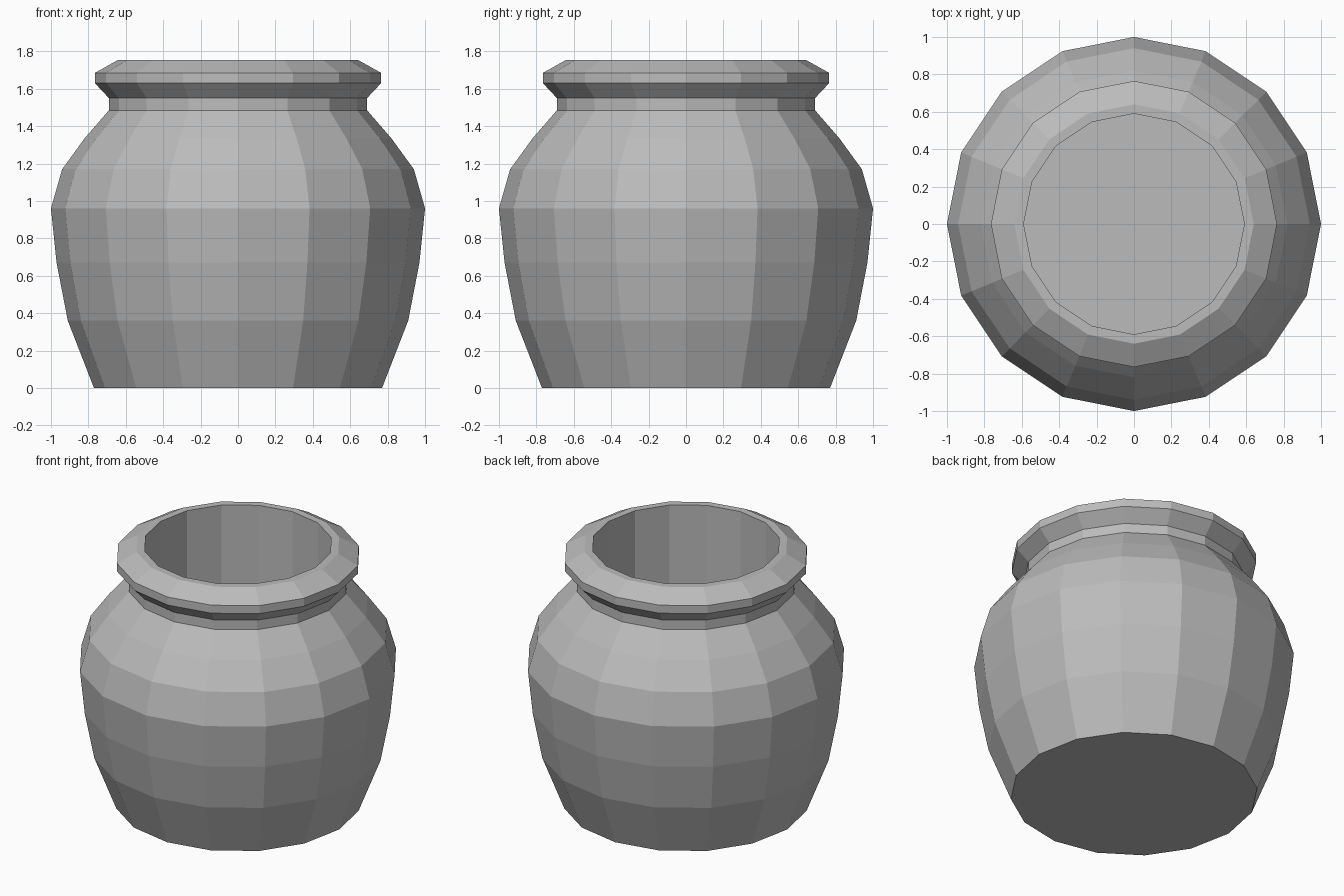
import bpy, bmesh, math

if "Cube" in bpy.data.objects:
    bpy.data.objects.remove(bpy.data.objects["Cube"])

SIDES = 16

# Single clay colour
clay = bpy.data.materials.new("grey_clay")
clay.diffuse_color = (0.5, 0.5, 0.5, 1)
clay.use_nodes = True
clay.node_tree.nodes["Principled BSDF"].inputs["Base Color"].default_value = clay.diffuse_color

# Half section (radius, height): outer wall, neck, lip, then inner wall down to the floor
profile = [
    (0.77, 0.0), (0.91, 0.36), (0.97, 0.67), (1.0, 0.96), (0.94, 1.17),
    (0.82, 1.335), (0.69, 1.485), (0.69, 1.55), (0.765, 1.63), (0.765, 1.685),
    (0.64, 1.755), (0.59, 1.755), (0.59, 0.12),
]


def lathe(name, section, sides, mat):
    """Spin a section around z and cap its first and last rings."""
    bm = bmesh.new()
    rings = []
    for r, z in section:
        angles = [2 * math.pi * i / sides for i in range(sides)]
        rings.append([bm.verts.new((r * math.cos(a), r * math.sin(a), z)) for a in angles])
    for low, high in zip(rings, rings[1:]):
        for i in range(sides):
            j = (i + 1) % sides
            bm.faces.new((low[i], low[j], high[j], high[i]))
    bm.faces.new(rings[0][::-1])   # underside
    bm.faces.new(rings[-1])        # inner floor
    bmesh.ops.recalc_face_normals(bm, faces=bm.faces)
    mesh = bpy.data.meshes.new(name)
    bm.to_mesh(mesh)
    bm.free()
    mesh.materials.append(mat)
    obj = bpy.data.objects.new(name, mesh)
    bpy.context.collection.objects.link(obj)
    return obj


# Faceted hollow pot
lathe("clay_pot", profile, SIDES, clay)
